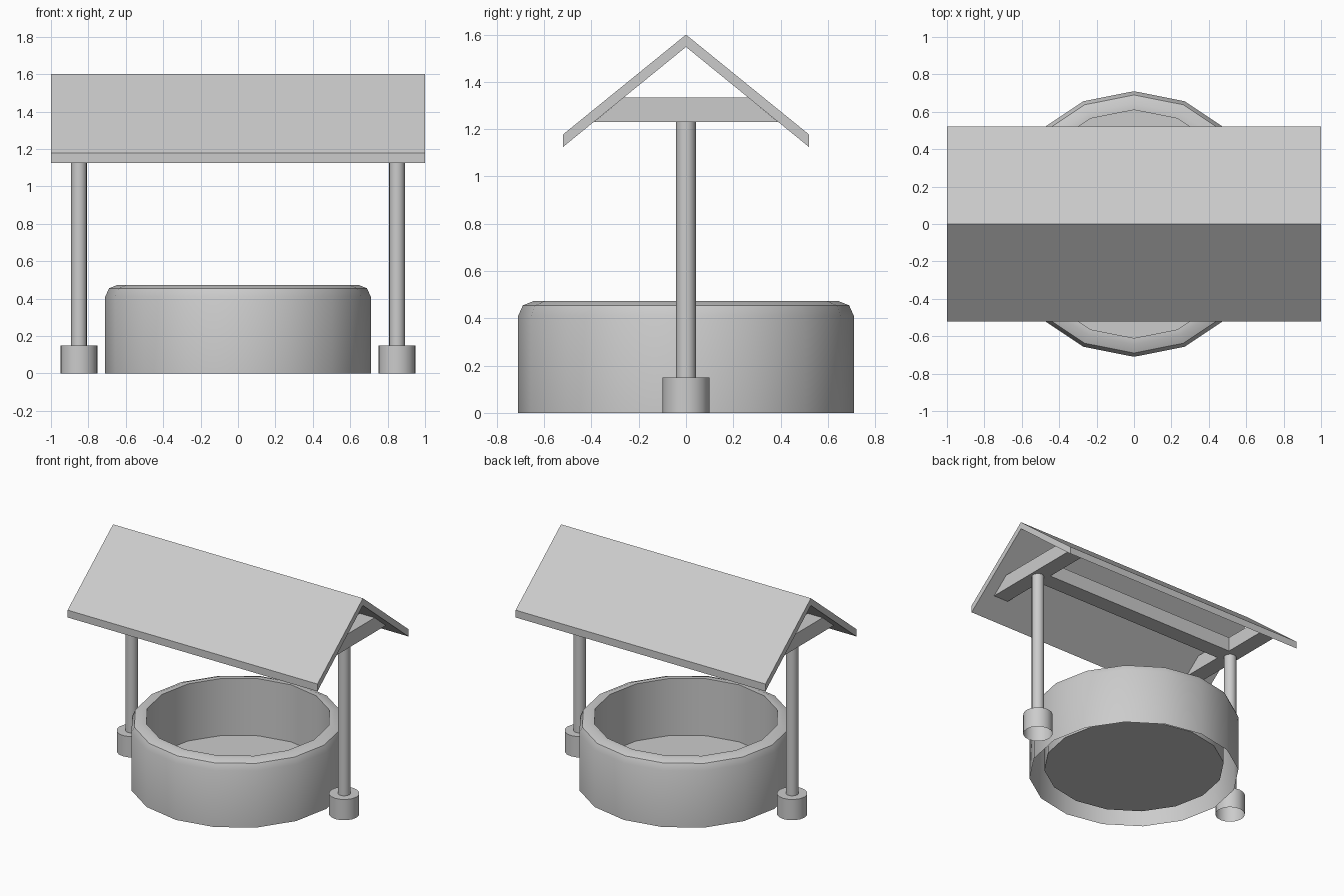
import bpy, bmesh, math

if "Cube" in bpy.data.objects:
    bpy.data.objects.remove(bpy.data.objects["Cube"])


def make(name, bm, smooth=False):
    bmesh.ops.recalc_face_normals(bm, faces=bm.faces)
    me = bpy.data.meshes.new(name)
    bm.to_mesh(me)
    bm.free()
    ob = bpy.data.objects.new(name, me)
    bpy.context.collection.objects.link(ob)
    if smooth:
        bpy.ops.object.select_all(action='DESELECT')
        ob.select_set(True)
        bpy.context.view_layer.objects.active = ob
        bpy.ops.object.shade_smooth_by_angle(angle=math.radians(30))
    return ob


def lathe(name, profile, sides, x=0.0):
    """Revolve an (r, z) profile; a last radius of 0 closes with a flat cap."""
    bm = bmesh.new()
    cap = profile[-1][0] == 0
    rings = []
    for r, z in (profile[:-1] if cap else profile):
        rings.append([bm.verts.new((x + r * math.cos(2 * math.pi * i / sides),
                                    r * math.sin(2 * math.pi * i / sides), z))
                      for i in range(sides)])
    for a, b in zip(rings, rings[1:]):
        for i in range(sides):
            j = (i + 1) % sides
            bm.faces.new((a[i], a[j], b[j], b[i]))
    if cap:
        bm.faces.new(rings[-1])
    return make(name, bm, True)


def extrude_x(name, profile, x0, x1):
    """Prism along x from a closed (y, z) profile."""
    bm = bmesh.new()
    a = [bm.verts.new((x0, y, z)) for y, z in profile]
    b = [bm.verts.new((x1, y, z)) for y, z in profile]
    bm.faces.new(a)
    bm.faces.new(b)
    for i in range(len(a)):
        j = (i + 1) % len(a)
        bm.faces.new((a[i], a[j], b[j], b[i]))
    return make(name, bm)


# Round stone basin, open underneath, with a raised floor
lathe("well_wall", [(0.71, 0), (0.71, 0.41), (0.69, 0.455), (0.645, 0.473),
                    (0.61, 0.473), (0.61, 0.06), (0, 0.06)], 16)

# Gabled roof
extrude_x("roof", [(-0.52, 1.125), (-0.52, 1.178), (0, 1.6), (0.52, 1.178),
                   (0.52, 1.125), (0, 1.548)], -1, 1)

# Posts with footings and cross beams
for side, s in (("left", -1), ("right", 1)):
    x = 0.85 * s
    lathe(side + "_footing", [(0.1, 0), (0.1, 0.15), (0, 0.15)], 16, x)
    lathe(side + "_post", [(0.042, 0.15), (0.042, 1.23), (0, 1.23)], 16, x)
    extrude_x(side + "_cross_beam", [(-0.39, 1.23), (0.39, 1.23),
                                     (0.262, 1.335), (-0.262, 1.335)],
              x - 0.06, x + 0.06)

# Long beam joining the cross beams
extrude_x("long_beam", [(-0.06, 1.23), (0.06, 1.23), (0.06, 1.335),
                        (-0.06, 1.335)], -0.79, 0.79)
